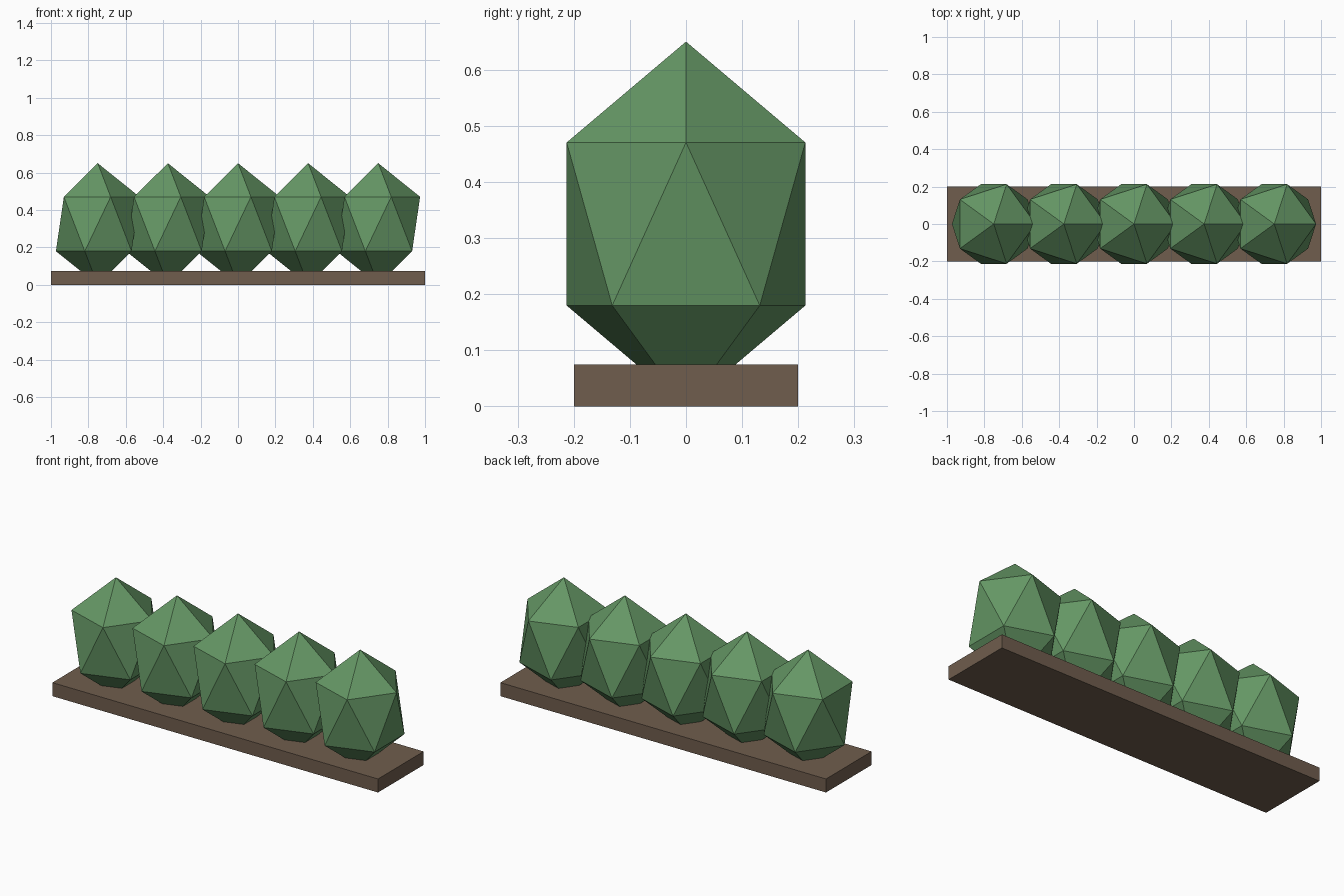
import bpy

if "Cube" in bpy.data.objects:
    bpy.data.objects.remove(bpy.data.objects["Cube"])


def make_material(name, color):
    mat = bpy.data.materials.new(name)
    mat.diffuse_color = color
    mat.use_nodes = True
    mat.node_tree.nodes["Principled BSDF"].inputs["Base Color"].default_value = mat.diffuse_color
    return mat


leaf = make_material("leaf_green", (0.13, 0.31, 0.13, 1))
soil = make_material("soil_brown", (0.16, 0.11, 0.075, 1))

# Long flat planting bed
bpy.ops.mesh.primitive_cube_add(size=1, location=(0, 0, 0.0375))
bed = bpy.context.object
bed.name = "bed"
bed.scale = (2, 0.4, 0.075)
bed.data.materials.append(soil)

# Row of five low-poly bushes, tips reaching down through the bed
for i in range(5):
    bpy.ops.mesh.primitive_ico_sphere_add(
        subdivisions=1, radius=1, location=(-0.75 + 0.375 * i, 0, 0.325))
    bush = bpy.context.object
    bush.name = f"bush_{i + 1}"
    bush.scale = (0.25, 0.25, 0.325)
    bush.data.materials.append(leaf)
